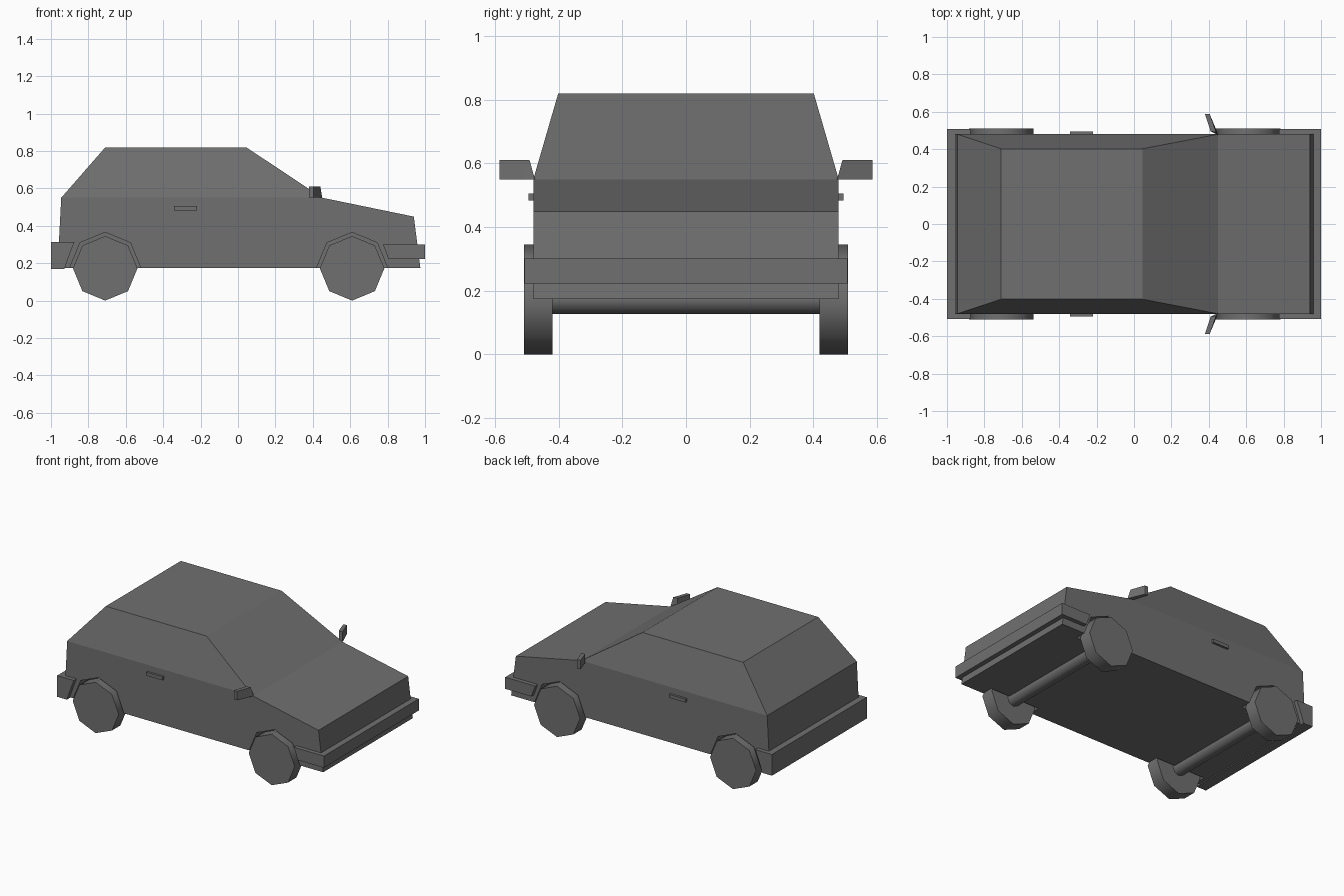
import bpy, bmesh
from math import cos, sin, pi, radians
from mathutils import Vector

if "Cube" in bpy.data.objects:
    bpy.data.objects.remove(bpy.data.objects["Cube"])

WHEELS_X = (-0.71, 0.61)
AXLE_Z = 0.1725

grey = bpy.data.materials.new("dark_grey")
grey.diffuse_color = (0.16, 0.16, 0.16, 1)
grey.use_nodes = True
grey.node_tree.nodes["Principled BSDF"].inputs["Base Color"].default_value = grey.diffuse_color


def finish(name, bm):
    bmesh.ops.recalc_face_normals(bm, faces=bm.faces)
    mesh = bpy.data.meshes.new(name)
    bm.to_mesh(mesh)
    bm.free()
    mesh.materials.append(grey)
    ob = bpy.data.objects.new(name, mesh)
    bpy.context.collection.objects.link(ob)
    return ob


def slab(points, y0, y1):
    """Side profile (x, z) extruded across the width."""
    bm = bmesh.new()
    face = bm.faces.new([bm.verts.new((x, y0, z)) for x, z in points])
    ext = bmesh.ops.extrude_face_region(bm, geom=[face])
    verts = [v for v in ext["geom"] if isinstance(v, bmesh.types.BMVert)]
    bmesh.ops.translate(bm, verts=verts, vec=(0, y1 - y0, 0))
    bmesh.ops.recalc_face_normals(bm, faces=bm.faces)
    return bm


def octagon(cx, cz, r):
    return [(cx + r * cos(i * pi / 4), cz + r * sin(i * pi / 4)) for i in range(8)]


def smooth(ob):
    bpy.ops.object.select_all(action='DESELECT')
    ob.select_set(True)
    bpy.context.view_layer.objects.active = ob
    bpy.ops.object.shade_smooth_by_angle(angle=radians(50))


# Body: lower shell, with the cabin extruded and tapered from its flat top
bm = slab([(-0.965, 0.174), (0.975, 0.174), (0.94, 0.449), (0.45, 0.55), (-0.945, 0.55)],
          -0.48, 0.48)
deck = next(f for f in bm.faces if all(abs(v.co.z - 0.55) < 1e-4 for v in f.verts))
roof = bmesh.ops.extrude_discrete_faces(bm, faces=[deck])["faces"][0]
for v in roof.verts:
    v.co = Vector((0.045 if v.co.x > 0 else -0.71, 0.402 if v.co.y > 0 else -0.402, 0.819))
body = finish("body", bm)

# Wheels, axles and wheel wells
for end, x in zip(("rear", "front"), WHEELS_X):
    smooth(finish(end + "_axle", slab(octagon(x, AXLE_Z, 0.046), -0.43, 0.43)))
    for side, s in (("right", -1), ("left", 1)):
        wheel = slab(octagon(x, AXLE_Z, 0.1725), s * 0.42, s * 0.51)
        smooth(finish(f"{end}_{side}_wheel", wheel))
        cutter = finish(f"{end}_{side}_well_cutter",
                        slab(octagon(x, 0.175, 0.19), s * 0.405, s * 0.6))
        cutter.hide_render = True
        cutter.hide_viewport = True
        mod = body.modifiers.new("wheel_well", 'BOOLEAN')
        mod.operation = 'DIFFERENCE'
        mod.solver = 'EXACT'
        mod.object = cutter

# Bumpers wrapping round the corners, angled to follow the arches
finish("front_bumper", slab([(0.775, 0.301), (0.805, 0.222), (1.0, 0.222), (1.0, 0.301)],
                            -0.508, 0.508))
finish("rear_bumper", slab([(-1.0, 0.168), (-0.928, 0.168), (-0.905, 0.235),
                            (-0.875, 0.312), (-1.0, 0.312)], -0.508, 0.508))

# Door handles and swept-back mirrors on both sides
for side, s in (("right", -1), ("left", 1)):
    handle = [(-0.342, 0.483), (-0.22, 0.483), (-0.22, 0.506), (-0.342, 0.506)]
    finish(side + "_door_handle", slab(handle, s * 0.47, s * 0.495))

    bm = bmesh.new()
    low = [(0.45, 0.475), (0.437, 0.51), (0.405, 0.587), (0.38, 0.587), (0.41, 0.495)]
    high = [(0.44, 0.492), (0.437, 0.497), (0.405, 0.587), (0.38, 0.587), (0.41, 0.494)]
    rings = [[bm.verts.new((x, s * y, z)) for x, y in ring]
             for ring, z in ((low, 0.55), (high, 0.611))]
    for ring in rings:
        bm.faces.new(ring)
    for i in range(5):
        j = (i + 1) % 5
        bm.faces.new((rings[0][i], rings[0][j], rings[1][j], rings[1][i]))
    finish(side + "_mirror", bm)
